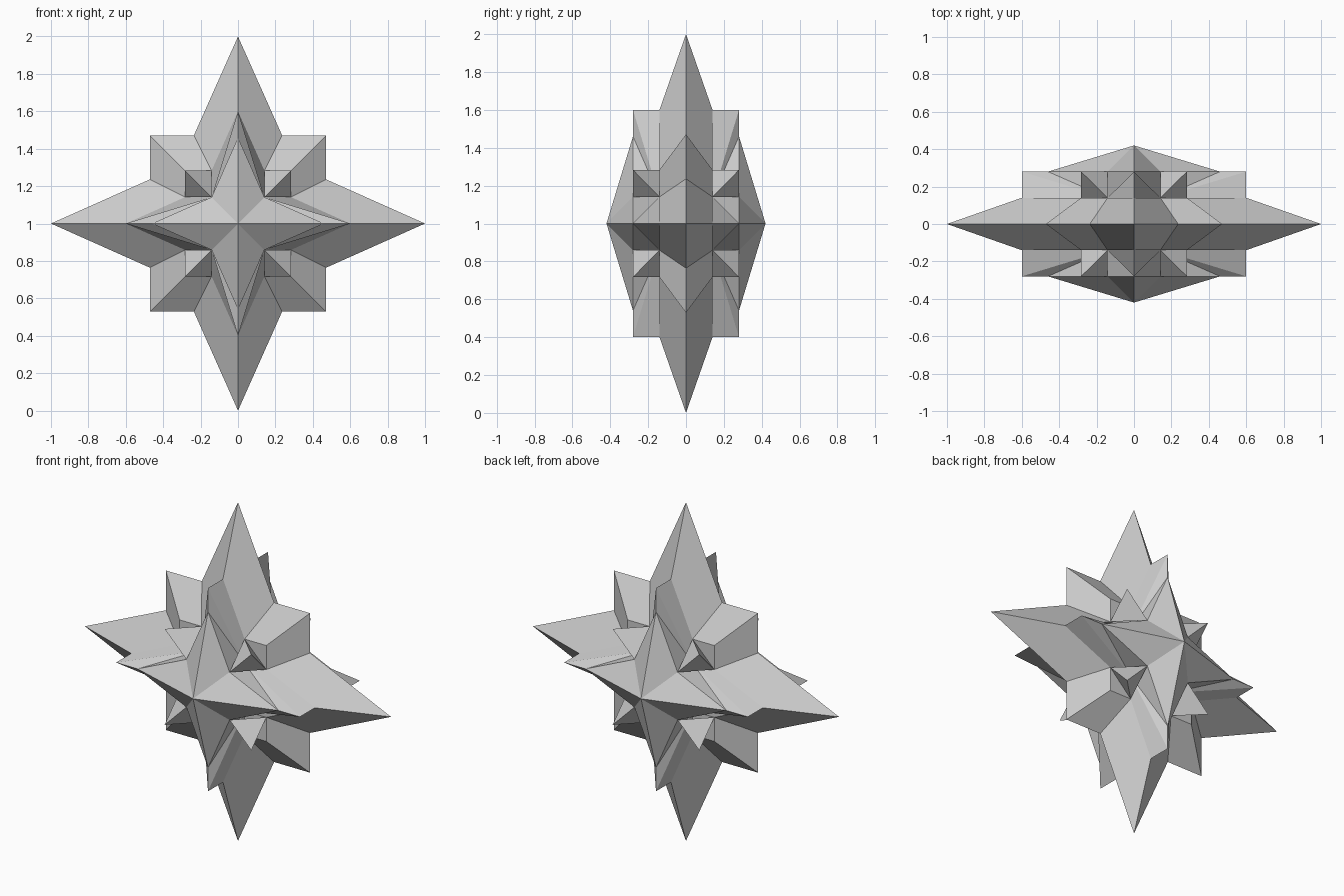
import bpy, bmesh
from itertools import product

if "Cube" in bpy.data.objects:
    bpy.data.objects.remove(bpy.data.objects["Cube"])

# Key points of one octant, measured from the centre of the star
P = {
    'X': (1, 0, 0), 'Y': (0, .42, 0), 'Z': (0, 0, 1),
    # outer rim in the x-z plane
    'A': (.471, 0, .236), 'B': (.471, 0, .471), 'C': (.236, 0, .471),
    # raised inner star ring
    'Fz': (0, .14, .6), 'Ez': (0, .28, .6), 'Dz': (0, .28, .46),
    'Fx': (.6, .14, 0), 'Ex': (.6, .28, 0), 'Dx': (.46, .28, 0),
    # corner points
    'Hx': (.283, .14, .141), 'Hz': (.141, .14, .283), 'Hy': (.141, .28, .141),
    'K': (.141, .14, .141), 'R': (.283, .14, .283), 'G': (.283, .28, .283),
}


def octant_part(name, faces):
    """Build faces in all eight octants, weld and shade flat."""
    bm = bmesh.new()
    for sx, sy, sz in product((1, -1), repeat=3):
        for face in faces:
            vs = [bm.verts.new((P[k][0] * sx, P[k][1] * sy, P[k][2] * sz + 1))
                  for k in face.split()]
            bm.faces.new(vs)
    bmesh.ops.remove_doubles(bm, verts=bm.verts, dist=1e-4)
    bmesh.ops.recalc_face_normals(bm, faces=bm.faces)
    me = bpy.data.meshes.new(name)
    bm.to_mesh(me)
    bm.free()
    ob = bpy.data.objects.new(name, me)
    bpy.context.collection.objects.link(ob)
    return ob


# Star body: four long rays, square diagonal rays, raised star and front/back peaks
octant_part("star_body", [
    "X A Hx Fx", "Z C Hz Fz",
    "B A Hx R", "B C Hz R", "R Hx K Hz",
    "Fz Ez K Hz", "Fx Ex K Hx",
    "Ez Dz K", "Ex Dx K",
    "Dz Hy K", "Dx Hy K",
    "Y Dz Hy", "Y Dx Hy",
])

# Small spikes in the eight inner corners
octant_part("corner_spikes", [
    "G Hx Hy", "G Hy Hz", "G Hz Hx", "Hx Hy Hz",
])
